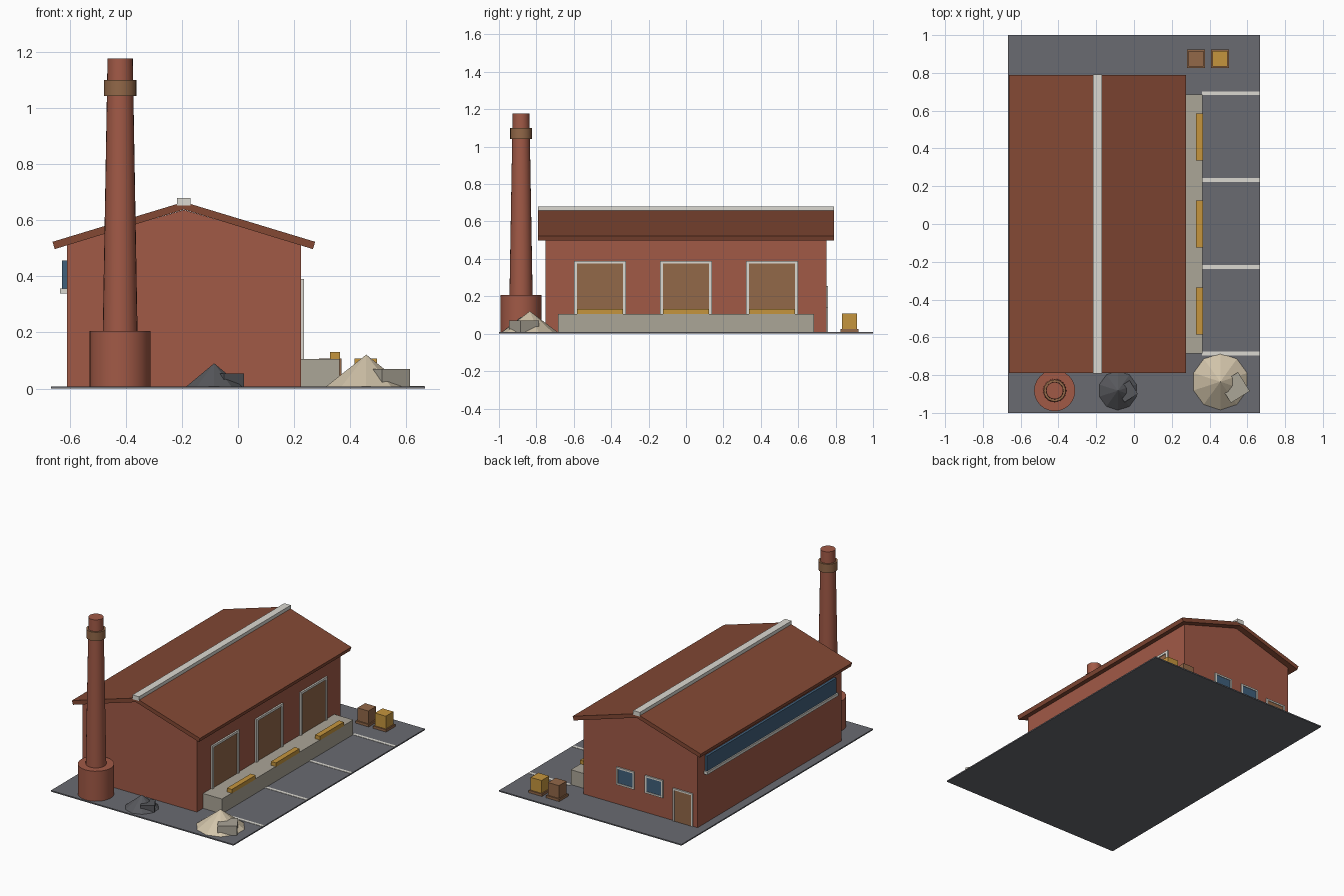
import bpy, math
from mathutils import Matrix

if "Cube" in bpy.data.objects:
    bpy.data.objects.remove(bpy.data.objects["Cube"])


def mat(name, r, g, b):
    m = bpy.data.materials.new(name)
    m.diffuse_color = [(c / 255) ** 2.2 for c in (r, g, b)] + [1]
    m.use_nodes = True
    m.node_tree.nodes["Principled BSDF"].inputs["Base Color"].default_value = m.diffuse_color
    return m


BRICK = mat("brick", 160, 90, 72)
ROOF = mat("roof", 130, 74, 55)
ASPHALT = mat("asphalt", 105, 106, 112)
CONCRETE = mat("concrete", 170, 164, 150)
WHITE = mat("white_trim", 218, 216, 208)
BROWN = mat("brown", 145, 104, 74)
DOOR = mat("door", 145, 104, 74)
YELLOW = mat("yellow", 196, 148, 64)
GLASS = mat("glass", 66, 96, 122)
COAL = mat("coal", 88, 89, 93)
SAND = mat("sand", 208, 194, 168)


def make(name, verts, faces, m):
    me = bpy.data.meshes.new(name)
    me.from_pydata(verts, [], faces)
    me.materials.append(m)
    ob = bpy.data.objects.new(name, me)
    bpy.context.collection.objects.link(ob)
    return ob


def box(name, x0, x1, y0, y1, z0, z1, m):
    p = [(x0, z0), (x1, z0), (x1, z1), (x0, z1)]
    return prism(name, p, y0, y1, m)


def prism(name, prof, y0, y1, m):
    """Extrude an x-z profile along y."""
    n = len(prof)
    v = [(x, y0, z) for x, z in prof] + [(x, y1, z) for x, z in prof]
    f = [tuple(range(n)), tuple(range(2 * n - 1, n - 1, -1))]
    f += [(i, i + n, (i + 1) % n + n, (i + 1) % n) for i in range(n)]
    return make(name, v, f, m)


def cone(name, x, y, z0, z1, r0, r1, m, sides=24):
    bpy.ops.mesh.primitive_cone_add(vertices=sides, radius1=r0, radius2=r1,
                                    depth=z1 - z0, location=(x, y, (z0 + z1) / 2))
    ob = bpy.context.object
    ob.name = name
    ob.data.materials.append(m)
    if sides > 12:
        bpy.ops.object.shade_smooth_by_angle()
    return ob


G = 0.008  # top of the ground slab

# Yard and parking lines
box("yard", -0.667, 0.667, -1, 1, 0, G, ASPHALT)
for i, y in enumerate((-0.685, -0.227, 0.233, 0.692)):
    box(f"parking_line_{i}", 0.36, 0.665, y - 0.01, y + 0.01, G - 0.002, G + 0.002, WHITE)

# Gabled hall, roof and ridge cap
RX = -0.193
prism("hall", [(-0.61, 0.004), (0.224, 0.004), (0.224, 0.512), (RX, 0.637), (-0.61, 0.512)],
      -0.75, 0.75, BRICK)
prism("roof", [(RX - 0.46, 0.497), (RX, 0.638), (RX + 0.46, 0.497),
               (RX + 0.468, 0.523), (RX, 0.665), (RX - 0.468, 0.523)], -0.79, 0.79, ROOF)
box("ridge_cap", RX - 0.024, RX + 0.024, -0.792, 0.792, 0.652, 0.68, WHITE)

# Loading dock, bay doors with frames, bumpers
box("loading_dock", 0.22, 0.362, -0.685, 0.685, 0.004, 0.106, CONCRETE)
for i, y in enumerate((-0.46, 0, 0.46)):
    box(f"bay_door_{i}", 0.22, 0.229, y - 0.125, y + 0.125, 0.105, 0.375, DOOR)
    for s in (-1, 1):
        box(f"bay_jamb_{i}_{s}", 0.22, 0.235, y + s * 0.132 - 0.008, y + s * 0.132 + 0.008,
            0.105, 0.375, WHITE)
    box(f"bay_lintel_{i}", 0.22, 0.235, y - 0.14, y + 0.14, 0.375, 0.39, WHITE)
    box(f"bumper_{i}", 0.328, 0.364, y - 0.124, y + 0.124, 0.104, 0.131, YELLOW)

# Long window band on the left wall
box("window_band", -0.627, -0.605, -0.675, 0.675, 0.345, 0.457, GLASS)
box("window_sill", -0.635, -0.605, -0.685, 0.685, 0.338, 0.357, WHITE)


def back_opening(name, x, w, z0, z1, m, sill):
    """Framed panel on the back wall."""
    t = 0.011
    box(name, x - w / 2 + t, x + w / 2 - t, 0.745, 0.755, z0, z1 - t, m)
    for s in (-1, 1):
        c = x + s * (w / 2 - t / 2)
        box(f"{name}_jamb_{s}", c - t / 2, c + t / 2, 0.745, 0.759, z0, z1 - t, WHITE)
    box(name + "_lintel", x - w / 2, x + w / 2, 0.745, 0.759, z1 - t, z1, WHITE)
    if sill:
        box(name + "_sill", x - w / 2, x + w / 2, 0.745, 0.759, z0 - t, z0, WHITE)


back_opening("back_window_a", -0.085, 0.13, 0.15, 0.255, GLASS, True)
back_opening("back_window_b", -0.295, 0.13, 0.15, 0.255, GLASS, True)
back_opening("back_door", -0.505, 0.145, G, 0.225, DOOR, False)

# Chimney
CX, CY = -0.42, -0.882
cone("chimney_base", CX, CY, 0.004, 0.206, 0.109, 0.109, BRICK)
cone("chimney_shaft", CX, CY, 0.2, 1.176, 0.062, 0.045, BRICK)
cone("chimney_band", CX, CY, 1.042, 1.1, 0.058, 0.058, BROWN)

# Crates on pallets
for n, x, m in (("brown", 0.328, BROWN), ("yellow", 0.455, YELLOW)):
    box(f"{n}_pallet", x - 0.048, x + 0.048, 0.827, 0.923, 0.004, 0.024, BROWN)
    box(f"{n}_crate", x - 0.04, x + 0.04, 0.835, 0.915, 0.024, 0.108, m)

# Material heaps, each with a half-buried block
for n, x, y, r, h, bx, by, s, bh, m, bm in (
        ("coal", -0.085, -0.882, 0.106, 0.09, -0.037, -0.886, 0.042, 0.053, COAL, COAL),
        ("sand", 0.457, -0.835, 0.152, 0.121, 0.532, -0.866, 0.059, 0.07, SAND, CONCRETE)):
    cone(f"{n}_heap", x, y, 0.006, h, r, 0, m, 10)
    b = box(f"{n}_block", -s, s, -s, s, 0.006, bh, bm)
    b.matrix_world = Matrix.Translation((bx, by, 0)) @ Matrix.Rotation(math.radians(32), 4, 'Z')
